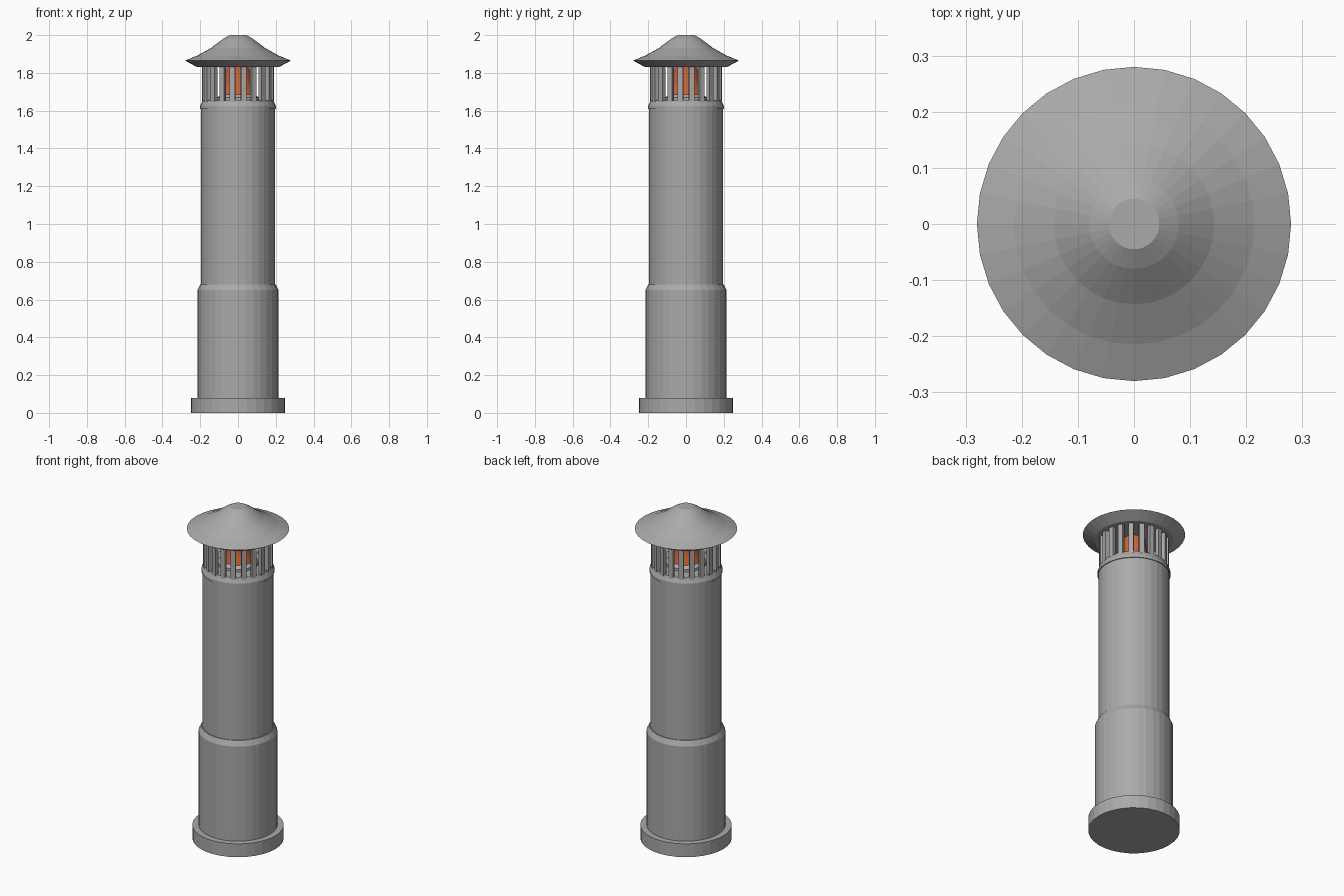
import bpy, math

cube = bpy.data.objects.get("Cube")
if cube:
    bpy.data.objects.remove(cube)


def material(name, rgb):
    m = bpy.data.materials.new(name)
    m.use_nodes = True
    color = (*rgb, 1)
    m.diffuse_color = color
    m.node_tree.nodes["Principled BSDF"].inputs["Base Color"].default_value = color
    return m


GREY = material("grey_metal", (0.4, 0.4, 0.4))
ORANGE = material("orange_lamp", (0.6, 0.13, 0.04))


def lathe(name, profile, mat, sides=32):
    """Revolve (radius, height) points around z and close both ends."""
    verts, faces = [], []
    for r, z in profile:
        for i in range(sides):
            a = math.tau * i / sides
            verts.append((r * math.cos(a), r * math.sin(a), z))
    for k in range(len(profile) - 1):
        for i in range(sides):
            j = (i + 1) % sides
            b, t = k * sides, (k + 1) * sides
            faces.append((b + i, b + j, t + j, t + i))
    faces.append(tuple(reversed(range(sides))))
    faces.append(tuple(range(len(verts) - sides, len(verts))))
    mesh = bpy.data.meshes.new(name)
    mesh.from_pydata(verts, [], faces)
    mesh.materials.append(mat)
    obj = bpy.data.objects.new(name, mesh)
    bpy.context.collection.objects.link(obj)
    return obj


# Stepped post
lathe("base_plate", [(0.25, 0), (0.25, 0.08)], GREY)
lathe("lower_sleeve", [(0.215, 0.08), (0.215, 0.65), (0.2, 0.68)], GREY)
lathe("upper_post", [(0.195, 0.68), (0.195, 1.61)], GREY)
lathe("post_collar", [(0.2, 1.61), (0.2, 1.625), (0.187, 1.655)], GREY)

# Lamp and its seat
lathe("lamp_seat", [(0.11, 1.655), (0.11, 1.67), (0.09, 1.685)], GREY)
lathe("lamp", [(0.09, 1.685), (0.075, 1.74), (0.06, 1.83)], ORANGE)

# Cage of upright bars
COUNT = 20
for i in range(COUNT):
    a = math.tau * (i + 0.5) / COUNT
    bpy.ops.mesh.primitive_cube_add(
        size=1, location=(0.18 * math.cos(a), 0.18 * math.sin(a), 1.74),
        rotation=(0, 0, a))
    bar = bpy.context.object
    bar.name = f"cage_bar_{i + 1}"
    bar.scale = (0.022, 0.028, 0.19)
    bar.data.materials.append(GREY)

# Flared cap
lathe("cap", [(0.215, 1.83), (0.28, 1.865), (0.215, 1.892), (0.143, 1.932),
              (0.08, 1.98), (0.045, 2.0)], GREY)
